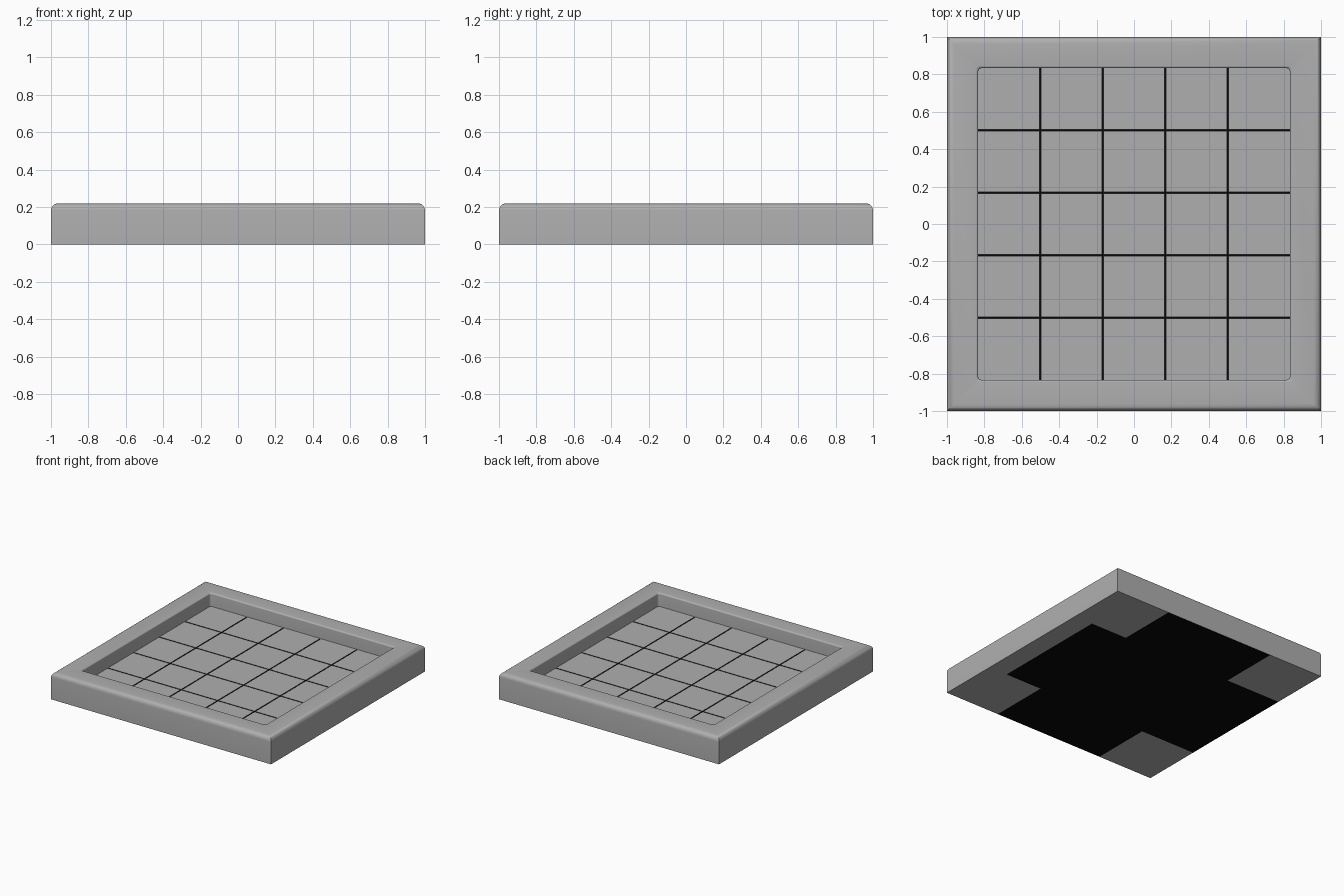
import bpy, bmesh, math

if "Cube" in bpy.data.objects:
    bpy.data.objects.remove(bpy.data.objects["Cube"])

INNER, HEIGHT, FLOOR, BED = 5 / 6, 0.22, 0.11, 0.08
R, R_IN, R_CORNER = 0.038, 0.012, 0.018
GAP, PITCH = 0.008, 1 / 3


def material(name, v):
    m = bpy.data.materials.new(name)
    m.diffuse_color = (v, v, v, 1)
    m.use_nodes = True
    m.node_tree.nodes["Principled BSDF"].inputs["Base Color"].default_value = m.diffuse_color
    return m


grey, dark = material("grey", 0.43), material("dark", 0.0025)


def make(name, bm, mat):
    me = bpy.data.meshes.new(name)
    bm.to_mesh(me)
    bm.free()
    ob = bpy.data.objects.new(name, me)
    bpy.context.collection.objects.link(ob)
    me.materials.append(mat)
    return ob


def rect(bm, x0, x1, y0, y1, z, up=True):
    pts = [(x0, y0), (x1, y0), (x1, y1), (x0, y1)]
    if not up:
        pts.reverse()
    return bm.faces.new([bm.verts.new((x, y, z)) for x, y in pts])


# frame: rounded rim profile carried round a square;
# outer corners are sharp, inner corners slightly rounded
N, C = 6, 4
arc = [i * math.pi / 2 / N for i in range(N + 1)]
profile = [(1, 0, 0)]
profile += [(1 - R + R * math.cos(a), HEIGHT - R + R * math.sin(a), 0) for a in arc]
profile += [(INNER + R_IN * (1 - math.sin(a)),
             HEIGHT - R_IN * (1 - math.cos(a)), R_CORNER) for a in arc]
profile += [(INNER, BED, R_CORNER)]
bm = bmesh.new()
rings = []
for d, z, r in profile:
    ring = []
    for k in range(4):
        t = (k + 0.5) * math.pi / 2
        cx = math.copysign(d - r, math.cos(t))
        cy = math.copysign(d - r, math.sin(t))
        for i in range(C + 1):
            a = (k + i / C) * math.pi / 2
            ring.append(bm.verts.new((cx + r * math.cos(a), cy + r * math.sin(a), z)))
    rings.append(ring)
for a, b in zip(rings, rings[1:]):
    for i in range(len(a)):
        j = (i + 1) % len(a)
        bm.faces.new((a[i], a[j], b[j], b[i]))
bmesh.ops.remove_doubles(bm, verts=bm.verts[:], dist=1e-5)
frame = make("frame", bm, grey)
bpy.context.view_layer.objects.active = frame
frame.select_set(True)
bpy.ops.object.shade_smooth_by_angle(angle=math.radians(35))

# dark bed seen between the tiles
bm = bmesh.new()
rect(bm, -INNER, INNER, -INNER, INNER, BED)
make("groove_bed", bm, dark)

# floor tiles, five by five, outer ones meeting the frame;
# groove walls are dark
edges = []
for i in range(5):
    lo = -INNER + i * PITCH + (GAP / 2 if i > 0 else 0)
    hi = -INNER + (i + 1) * PITCH - (GAP / 2 if i < 4 else 0)
    edges.append((lo, hi))
bm = bmesh.new()
for x0, x1 in edges:
    for y0, y1 in edges:
        top = rect(bm, x0, x1, y0, y1, FLOOR)
        side = bmesh.ops.extrude_edge_only(bm, edges=top.edges[:])["geom"]
        for g in side:
            if isinstance(g, bmesh.types.BMVert):
                g.co.z = BED
            elif isinstance(g, bmesh.types.BMFace):
                g.material_index = 1
bmesh.ops.recalc_face_normals(bm, faces=bm.faces[:])
make("floor_tiles", bm, grey).data.materials.append(dark)

# underside: grey corner pads and right strip, dark cross elsewhere
pads, cross = bmesh.new(), bmesh.new()
xs, ys = [-1, -0.5, 0.5, INNER, 1], [-1, -0.5, 0.5, 1]
for i, (x0, x1) in enumerate(zip(xs, xs[1:])):
    for j, (y0, y1) in enumerate(zip(ys, ys[1:])):
        is_pad = i == 3 or (i != 1 and j != 1)
        rect(pads if is_pad else cross, x0, x1, y0, y1, 0, up=False)
make("underside_pads", pads, grey)
make("underside_panel", cross, dark)
